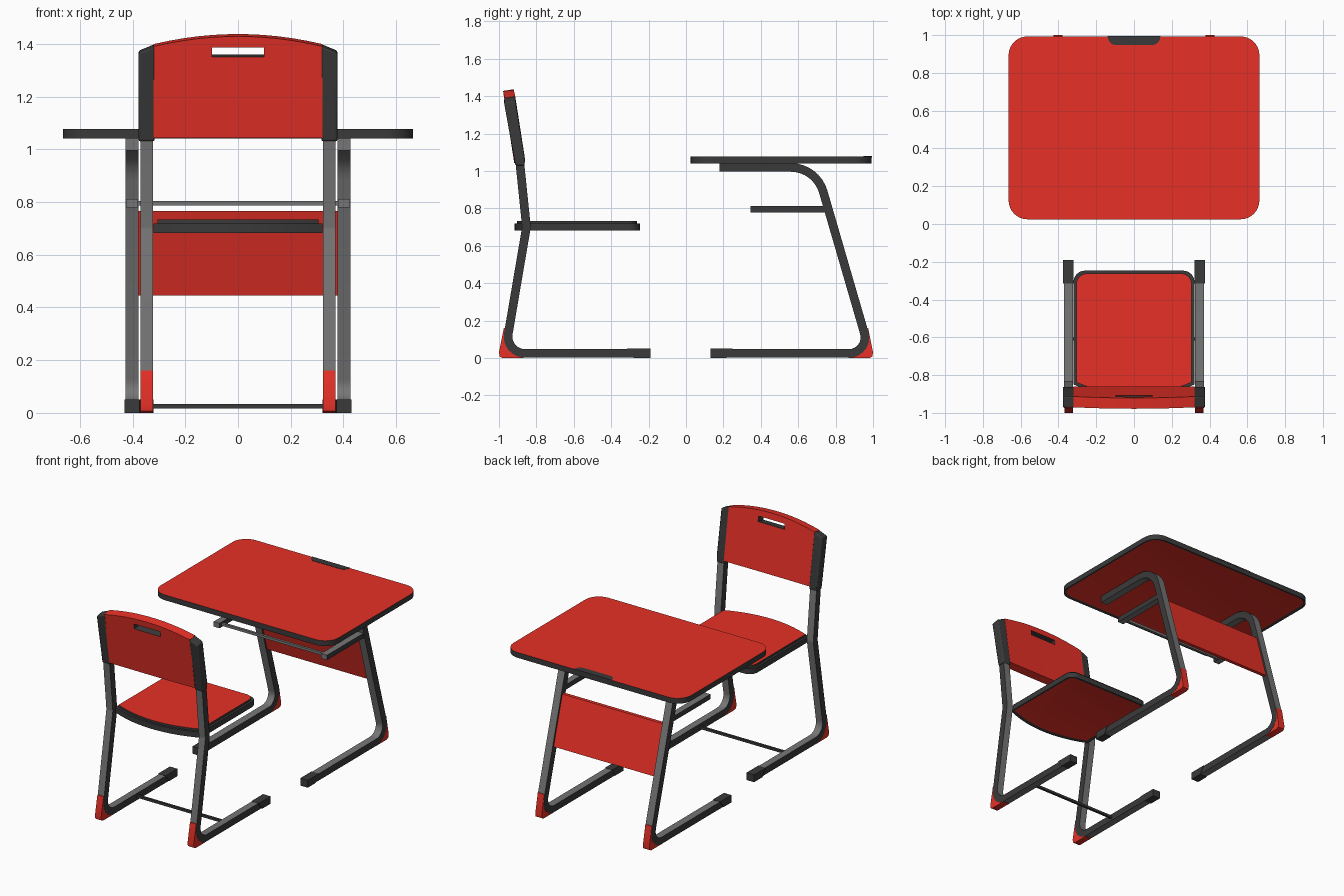
import bpy, bmesh, math
from mathutils import Vector

if "Cube" in bpy.data.objects:
    bpy.data.objects.remove(bpy.data.objects["Cube"])


def material(name, rgb):
    m = bpy.data.materials.new(name)
    m.diffuse_color = (*rgb, 1)
    m.use_nodes = True
    m.node_tree.nodes["Principled BSDF"].inputs["Base Color"].default_value = m.diffuse_color
    return m


RED = material("red", (0.80, 0.03, 0.02))
DARK = material("dark_grey", (0.042, 0.042, 0.042))
GREY = material("mid_grey", (0.18, 0.18, 0.18))


def finish(name, bm, mats, rule=None, mirror=False, bevel=0):
    """Turn a bmesh into an object; rule(face) gives the material index."""
    bmesh.ops.recalc_face_normals(bm, faces=bm.faces)
    bm.normal_update()
    if rule:
        for f in bm.faces:
            f.material_index = int(rule(f))
    me = bpy.data.meshes.new(name)
    bm.to_mesh(me)
    bm.free()
    ob = bpy.data.objects.new(name, me)
    bpy.context.collection.objects.link(ob)
    for m in mats:
        me.materials.append(m)
    if mirror:
        mod = ob.modifiers.new("mirror", 'MIRROR')
        mod.use_mirror_merge = False
    if bevel:
        mod = ob.modifiers.new("bevel", 'BEVEL')
        mod.width, mod.segments = bevel, 2
    bpy.ops.object.select_all(action='DESELECT')
    ob.select_set(True)
    bpy.context.view_layer.objects.active = ob
    bpy.ops.object.shade_smooth_by_angle(angle=math.radians(30))
    return ob


def prism_mesh(pts, axis, lo, hi):
    """Extrude an outline: axis x takes (y, z) points, axis z takes (x, y)."""
    bm = bmesh.new()
    place = (lambda p, h: (h, p[0], p[1])) if axis == 'x' else (lambda p, h: (p[0], p[1], h))
    a = [bm.verts.new(place(p, lo)) for p in pts]
    b = [bm.verts.new(place(p, hi)) for p in pts]
    bm.faces.new(a)
    bm.faces.new(b)
    n = len(pts)
    for i in range(n):
        j = (i + 1) % n
        bm.faces.new((a[i], a[j], b[j], b[i]))
    bmesh.ops.recalc_face_normals(bm, faces=bm.faces)
    bm.normal_update()
    return bm


def recess_below(bm, rim, depth):
    """Inset the underside and push it up, leaving a rim."""
    low = [f for f in bm.faces if f.normal.z < -0.9]
    bmesh.ops.inset_individual(bm, faces=low, thickness=rim)
    bmesh.ops.translate(bm, verts=list(low[0].verts), vec=(0, 0, depth))
    return bm


def rounded(pts, seg=8):
    """Replace every (a, b, radius) corner by an arc; radius 0 stays sharp."""
    out, n = [], len(pts)
    for i, (a, b, r) in enumerate(pts):
        p = Vector((a, b))
        if not r:
            out.append(p)
            continue
        d1 = (Vector(pts[i - 1][:2]) - p).normalized()
        d2 = (Vector(pts[(i + 1) % n][:2]) - p).normalized()
        half = d1.angle(d2) / 2
        c = p + (d1 + d2).normalized() * r / math.sin(half)
        v1 = p + d1 * r / math.tan(half) - c
        v2 = p + d2 * r / math.tan(half) - c
        total = v1.angle(v2)
        for k in range(seg + 1):
            t = k / seg
            out.append(c + (v1 * math.sin((1 - t) * total) + v2 * math.sin(t * total)) / math.sin(total))
    return out


def tube_outline(path, width):
    """Offset an open path to both sides."""
    left, right = [], []
    for i, p in enumerate(path):
        d1 = (p - path[max(i - 1, 0)]).normalized()
        d2 = (path[min(i + 1, len(path) - 1)] - p).normalized()
        t = (d1 + d2).normalized()
        n = Vector((-t.y, t.x))
        k = width / 2 / max(t.dot(d1), t.dot(d2))
        left.append(p + n * k)
        right.append(p - n * k)
    return left + right[::-1]


def tube(name, pts, lo, hi, width=0.046):
    """Mirrored flat tubes: dark flanks, lighter edges."""
    bm = prism_mesh(tube_outline(rounded(pts), width), 'x', lo, hi)
    return finish(name, bm, [DARK, GREY], lambda f: abs(f.normal.x) < 0.5, mirror=True)


def plain(name, pts, axis, lo, hi, mat, mirror=False):
    return finish(name, prism_mesh(pts, axis, lo, hi), [mat], mirror=mirror)


def box_bar(name, half, y, z, w, mat):
    s = w / 2
    return plain(name, [(y - s, z - s), (y + s, z - s), (y + s, z + s), (y - s, z + s)], 'x', -half, half, mat)


# side frames
tube("chair_frame", [(-0.2, 0.0245, 0), (-0.968, 0.0245, 0.09), (-0.853, 0.70, 0.06),
                     (-0.888, 1.04, 0), (-0.94, 1.37, 0)], 0.322, 0.370)
tube("desk_frame", [(0.14, 0.0245, 0), (0.985, 0.0245, 0.085), (0.696, 1.019, 0.18),
                    (0.18, 1.019, 0)], 0.377, 0.427)

# red corner guards and dark foot caps
guard = [(0.955, 0.16), (0.974, 0.16), (1.0, 0.03), (0.996, 0.008), (0.98, 0), (0.87, 0),
         (0.87, 0.012), (0.92, 0.035), (0.95, 0.08)]
plain("desk_corner_guard", guard, 'x', 0.378, 0.426, RED, True)
plain("chair_corner_guard", [(-y, z) for y, z in guard], 'x', 0.323, 0.369, RED, True)
plain("desk_foot_cap", [(0.13, 0), (0.13, 0.05), (0.25, 0.05), (0.215, 0)], 'x', 0.375, 0.430, DARK, True)
plain("chair_foot_cap", [(-0.19, 0), (-0.19, 0.05), (-0.315, 0.05), (-0.28, 0)], 'x', 0.320, 0.376, DARK, True)
box_bar("chair_cross_bar", 0.325, -0.61, 0.025, 0.016, DARK)

# desk top with red faces, dark edge and rear grip
r = 0.1
desk = rounded([(0.664, 0.025, r), (0.664, 0.993, r), (-0.664, 0.993, r), (-0.664, 0.025, r)])
finish("desk_top", recess_below(prism_mesh(desk, 'z', 1.041, 1.077), 0.018, 0.006), [DARK, RED],
       lambda f: len(f.verts) > 8)
grip = rounded([(0.14, 0.994, 0), (0.13, 0.948, 0.04), (-0.13, 0.948, 0.04), (-0.14, 0.994, 0)], 5)
plain("desk_grip", grip, 'z', 1.071, 1.079, DARK)

# modesty panel and shelf rack under the desk
plain("modesty_panel", [(0.757, 0.765), (0.781, 0.765), (0.874, 0.445), (0.850, 0.445)], 'x', -0.379, 0.379, RED)
tube("rack_arm", [(0.345, 0.795, 0), (0.76, 0.795, 0)], 0.380, 0.424, 0.033)
box_bar("rack_bar", 0.382, 0.375, 0.796, 0.017, GREY)

# seat: dark tray with red underside, raised red cushion
seat = rounded([(0.32, -0.85, 0), (0.32, -0.247, 0.06), (-0.32, -0.247, 0.06), (-0.32, -0.85, 0)])
seat += [Vector((x, -0.85 - 0.068 * (1 - (x / 0.32) ** 2))) for x in [-0.32 + 0.04 * i for i in range(1, 16)]]
cushion = [(p.x * 0.955, -0.584 + (p.y + 0.584) * 0.955) for p in seat]
finish("seat_tray", recess_below(prism_mesh(seat, 'z', 0.682, 0.719), 0.02, 0.006), [DARK, RED],
       lambda f: len(f.verts) > 8 and f.normal.z < 0)
finish("seat_cushion", prism_mesh(cushion, 'z', 0.715, 0.733), [DARK, RED], lambda f: f.normal.z > 0.9)


# backrest: leaning arched panel with a hand slot
def lean(z):
    return -0.888 - 0.155 * (z - 1.04)


bm = bmesh.new()
xs = [-0.32, -0.26, -0.2, -0.15, -0.098, -0.05, 0, 0.05, 0.098, 0.15, 0.2, 0.26, 0.32]
grid = []
for x in xs:
    arch = 1 - (x / 0.32) ** 2
    zs = [1.043, 1.350, 1.380 + 0.006 * arch, 1.390 + 0.038 * arch]
    grid.append([bm.verts.new((x, lean(z) - 0.028 - 0.002 * arch, z)) for z in zs])
for i in range(len(xs) - 1):
    for k in range(3):
        if k == 1 and abs(xs[i] + xs[i + 1]) < 0.19:
            continue
        bm.faces.new((grid[i][k], grid[i + 1][k], grid[i + 1][k + 1], grid[i][k + 1]))
ext = bmesh.ops.extrude_face_region(bm, geom=bm.faces[:], use_keep_orig=True)
bmesh.ops.translate(bm, verts=[g for g in ext["geom"] if isinstance(g, bmesh.types.BMVert)], vec=(0, 0.057, 0.009))


def slot_wall(f):
    c = f.calc_center_median()
    return abs(f.normal.y) < 0.5 and abs(c.x) < 0.1 and 1.34 < c.z < 1.396


finish("backrest", bm, [RED, DARK], slot_wall)

# dark sleeves joining the backrest to the posts
bm = prism_mesh([(lean(1.03) - 0.026, 1.03), (lean(1.03) + 0.024, 1.03), (lean(1.07) + 0.031, 1.07),
                 (lean(1.4) + 0.031, 1.4), (lean(1.39) - 0.031, 1.39)], 'x', 0.316, 0.377)
for v in bm.verts:
    if v.co.z > 1.2 and v.co.x > 0.35:
        v.co.z -= 0.025
finish("backrest_sleeve", bm, [DARK], mirror=True, bevel=0.007)
